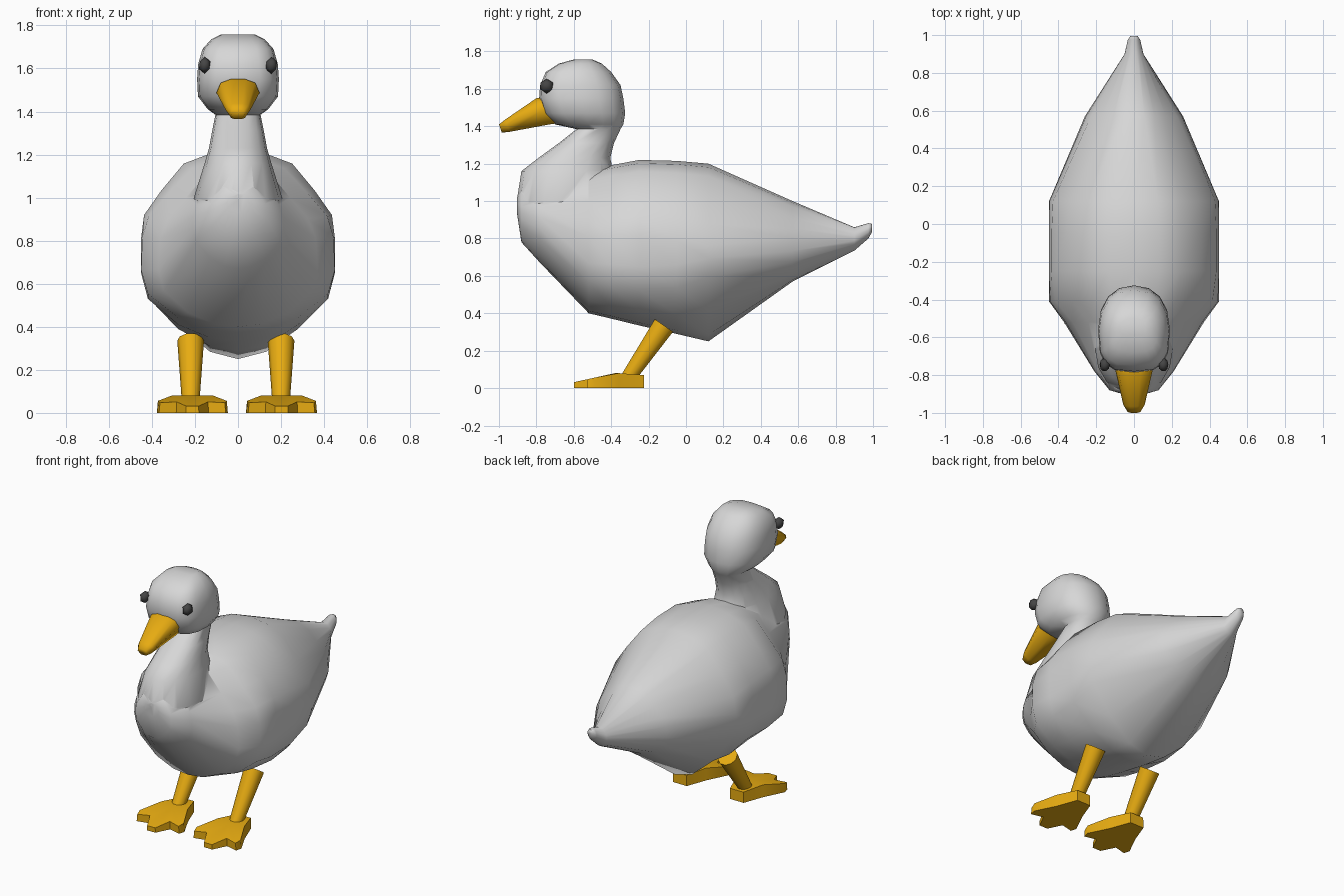
import bpy, bmesh, math
from mathutils import Vector

cube = bpy.data.objects.get("Cube")
if cube:
    bpy.data.objects.remove(cube, do_unlink=True)


def material(name, rgb):
    m = bpy.data.materials.new(name)
    m.use_nodes = True
    m.diffuse_color = (*rgb, 1)
    m.node_tree.nodes["Principled BSDF"].inputs["Base Color"].default_value = (*rgb, 1)
    return m


white = material("feather_white", (0.68, 0.68, 0.68))
orange = material("bill_orange", (0.82, 0.42, 0.006))
black = material("eye_black", (0.06, 0.06, 0.06))


def smooth(obj, angle):
    bpy.ops.object.select_all(action="DESELECT")
    obj.select_set(True)
    bpy.context.view_layer.objects.active = obj
    bpy.ops.object.shade_smooth_by_angle(angle=math.radians(angle))


def finish(bm, name, mat, angle):
    bmesh.ops.recalc_face_normals(bm, faces=bm.faces)
    mesh = bpy.data.meshes.new(name)
    bm.to_mesh(mesh)
    bm.free()
    mesh.materials.append(mat)
    obj = bpy.data.objects.new(name, mesh)
    bpy.context.collection.objects.link(obj)
    smooth(obj, angle)
    return obj


def loft(name, rings, mat, angle):
    """Skin a list of equal-length point rings and cap both ends."""
    bm = bmesh.new()
    loops = [[bm.verts.new(p) for p in ring] for ring in rings]
    for a, b in zip(loops, loops[1:]):
        for i in range(len(a)):
            j = (i + 1) % len(a)
            bm.faces.new((a[i], a[j], b[j], b[i]))
    bm.faces.new(loops[0])
    bm.faces.new(loops[-1])
    return finish(bm, name, mat, angle)


# Body: one half section, scaled along the length
half = [(0, 1), (.3, .96), (.56, .86), (.79, .58), (.97, .32), (1, .08), (1, -.15),
        (.93, -.41), (.62, -.75), (.29, -.95), (0, -1)]
section = half + [(-x, z) for x, z in half[-2:0:-1]]


def body_ring(y, low, high, w, pinch, power):
    # pinch narrows the back; a low power gives a full belly, a high one a keel
    mid, h = (low + high) / 2, (high - low) / 2
    ring = []
    for x, z in section:
        if z > 0:
            x *= 1 - pinch * z
        else:
            z = -abs(z) ** power
        ring.append((x * w, y, mid + z * h))
    return ring


# y, bottom, top, half width, upper pinch, belly power
stations = [(-.903, .93, 1.02, .05, 0, 1), (-.88, .78, 1.07, .13, 0, 1),
            (-.78, .67, 1.12, .21, .2, .9), (-.52, .40, 1.16, .37, .3, .65),
            (-.41, .374, 1.19, .45, .15, .65), (-.25, .335, 1.22, .45, 0, .65),
            (-.05, .29, 1.215, .45, 0, .85), (.12, .25, 1.2, .45, .05, 1.45),
            (.57, .57, 1.0, .26, .3, .75), (.90, .735, .86, .05, 0, 1),
            (.975, .80, .882, .033, 0, 1), (.995, .835, .878, .02, 0, 1)]
body = loft("body", [body_ring(*s) for s in stations], white, 75)


# Neck and head: horizontal rings, with a squareness for the front side
def head_ring(z, front, back, w, e_front, n=16):
    ring = []
    for i in range(n):
        c, s = math.cos(math.tau * i / n), math.sin(math.tau * i / n)
        e = e_front if s < 0 else .9
        x = math.copysign(abs(c) ** e, c) * w
        y = (front + back) / 2 + math.copysign(abs(s) ** e, s) * (back - front) / 2
        ring.append((x, y, z))
    return ring


# z, front y, back y, half width, front exponent
levels = [(.80, -.875, -.5, .17, 1), (1.0, -.905, -.43, .205, 1), (1.16, -.88, -.39, .155, .95),
          (1.23, -.79, -.405, .135, .9), (1.31, -.68, -.385, .12, .9),
          (1.385, -.585, -.35, .105, .8), (1.41, -.70, -.335, .14, .7),
          (1.47, -.76, -.325, .186, .65), (1.55, -.785, -.335, .19, .65),
          (1.62, -.78, -.35, .185, .65), (1.69, -.75, -.40, .165, .65),
          (1.735, -.68, -.45, .125, .7), (1.757, -.6, -.5, .08, .8)]
neck = loft("neck_and_head", [head_ring(*lv) for lv in levels], white, 75)

# Merge neck and body into one skin
union = body.modifiers.new("join_neck", "BOOLEAN")
union.operation = "UNION"
union.solver = "EXACT"
union.object = neck
bpy.context.view_layer.objects.active = body
bpy.ops.object.modifier_apply(modifier=union.name)
bpy.data.objects.remove(neck, do_unlink=True)
smooth(body, 75)


# Bill: tapered rings with a rounded top, from face to tip
def bill_ring(y_top, y_low, z_top, z_low, w):
    right = []
    for x, t in ((.35, 1), (.8, .88), (1, .55), (.55, 0)):
        right.append((x * w, y_low + (y_top - y_low) * t, z_low + (z_top - z_low) * t))
    return right + [(-x, y, z) for x, y, z in reversed(right)]


loft("bill", [bill_ring(-.70, -.66, 1.55, 1.42, .10),
              bill_ring(-.80, -.73, 1.55, 1.41, .10),
              bill_ring(-.965, -.945, 1.437, 1.37, .057),
              bill_ring(-1.0, -.985, 1.41, 1.366, .035)], orange, 80)

# Foot outline: heel, side toes, notches and middle toe
half_foot = [(.05, -.225), (.10, -.36), (.165, -.49), (.155, -.53), (.075, -.51), (.03, -.60)]
outline = half_foot + [(-x, y) for x, y in reversed(half_foot)]


def foot_height(y):
    return .07 if y > -.3 else .08 - max(0, -.38 - y) * .22


def foot(name, cx):
    bm = bmesh.new()
    low = [bm.verts.new((cx + x, y, 0)) for x, y in outline]
    top = [bm.verts.new((cx + x * .97, y, foot_height(y))) for x, y in outline]
    centers = [bm.verts.new((cx, -.38, z)) for z in (0, .08)]
    for i in range(len(outline)):
        j = (i + 1) % len(outline)
        bm.faces.new((low[i], low[j], top[j], top[i]))
        bm.faces.new((low[j], low[i], centers[0]))
        bm.faces.new((top[i], top[j], centers[1]))
    finish(bm, name, orange, 50)


def leg(name, x):
    # Slanted tapered cylinder from ankle to belly
    rings = []
    for y, z, r in ((-.32, .04, .04), (-.118, .335, .062)):
        axis = Vector((0, .21, .305)).normalized()
        side = Vector((1, 0, 0))
        up = axis.cross(side)
        rings.append([Vector((x, y, z)) + r * (side * math.cos(a) + up * math.sin(a))
                      for a in (math.tau * i / 10 for i in range(10))])
    loft(name, rings, orange, 50)


def eye(name, x):
    bm = bmesh.new()
    bmesh.ops.create_icosphere(bm, subdivisions=1, radius=1)
    for v in bm.verts:
        v.co = Vector((x + v.co.x * .03, -.745 + v.co.y * .04, 1.615 + v.co.z * .04))
    finish(bm, name, black, 60)


for side, sign, leg_x, foot_x in (("left", 1, .20, .202), ("right", -1, -.22, -.212)):
    leg(side + "_leg", leg_x)
    foot(side + "_foot", foot_x)
    eye(side + "_eye", sign * .155)
